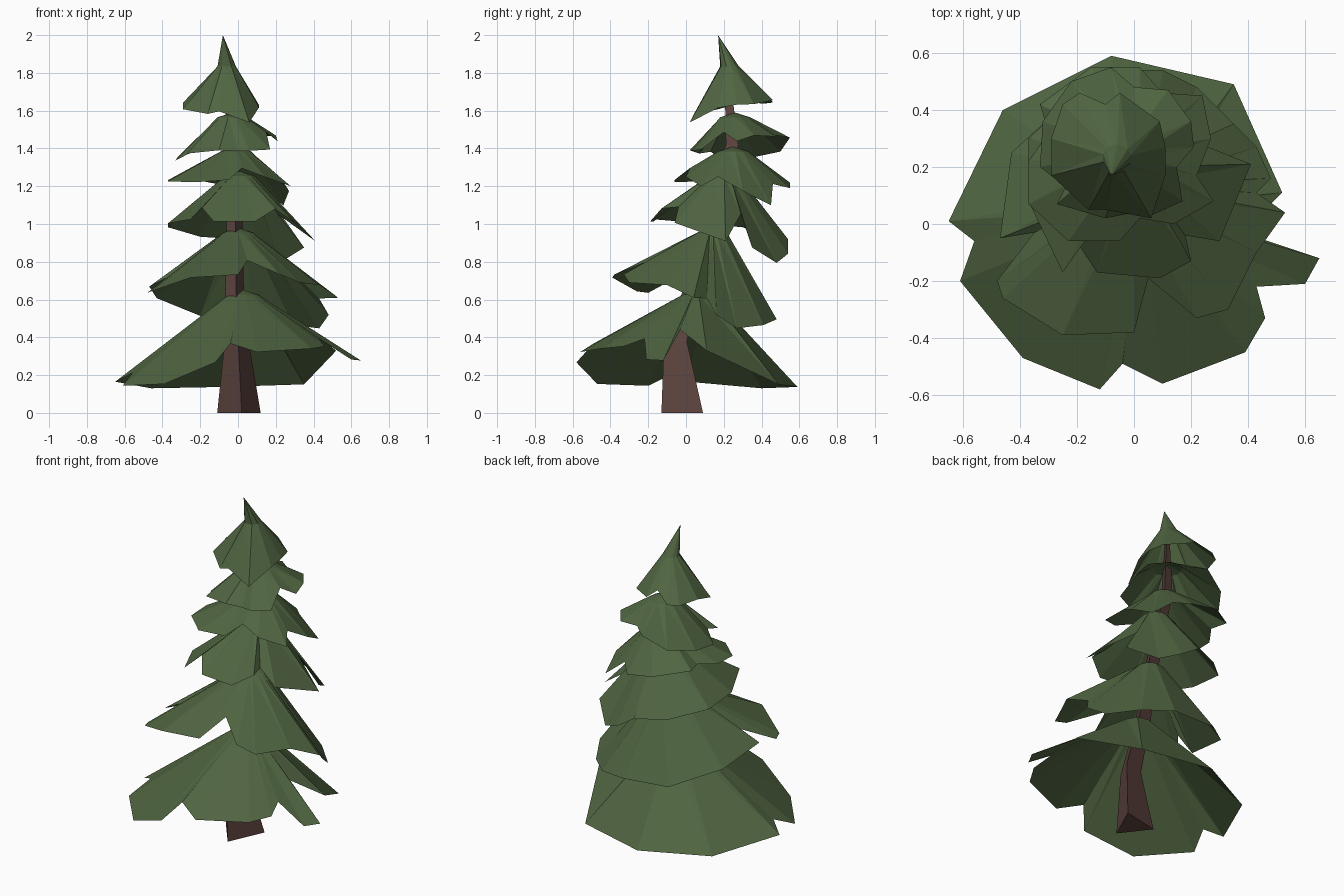
import bpy
import math


def material(name, color):
    m = bpy.data.materials.new(name)
    m.diffuse_color = (*color, 1)
    return m


GREEN = material("needles", (0.08, 0.13, 0.053))
BROWN = material("bark", (0.115, 0.06, 0.052))


def add_mesh(name, verts, faces, mat):
    me = bpy.data.meshes.new(name)
    me.from_pydata(verts, [], faces)
    me.materials.append(mat)
    ob = bpy.data.objects.new(name, me)
    bpy.context.collection.objects.link(ob)


def tier(name, apex, slope, rim, tip=None, collar=0.08):
    """Open jagged skirt: a cone whose steepness varies with direction.
    A rim point may carry a third value, an extra droop or lift."""
    ax, ay, az = apex
    base, sx, sy = slope
    inner, outer = [], []
    for x, y, *dz in rim:
        r = math.hypot(x - ax, y - ay)
        c, s = (x - ax) / r, (y - ay) / r
        z = az - r * (base + sx * c + sy * s) + sum(dz)
        inner.append((ax + collar * c, ay + collar * s, az - 0.025))
        outer.append((x, y, z))
    n = len(rim)
    faces = []
    for i in range(n):
        j = (i + 1) % n
        faces.append((i, n + i, n + j))
        faces.append((i, n + j, j))
        faces.append((2 * n, i, j))
    add_mesh(name, inner + outer + [tip or apex], faces, GREEN)


# Foliage skirts, bottom to top, rims counter-clockwise seen from above
tier("foliage_1", (0.03, 0.06, 0.65), (0.70, -0.07, 0.20),
     [(.52, .11), (.35, .49, -.06), (-.08, .59, -.02), (-.46, .40),
      (-.65, .01, .03), (-.56, -.06), (-.61, -.20, -.03), (-.39, -.47, -.1),
      (-.12, -.58, -.04), (-.04, -.49), (.10, -.56, -.02), (.39, -.45),
      (.46, -.33), (.43, -.22), (.60, -.21, -.02), (.65, -.12), (.38, -.03)])

tier("foliage_2", (0.0, 0.14, 0.98), (0.87, 0.03, 0.45),
     [(.43, .11), (.48, .16, -.02), (.43, .27, -.07), (.29, .41, -.04),
      (.10, .48, -.02), (-.20, .46), (-.43, .25, .05), (-.47, -.05, .03),
      (-.35, -.03), (-.48, -.20), (-.46, -.26), (-.25, -.39), (.0, -.38, -.03),
      (.05, -.19, -.03), (.22, -.33), (.33, -.30), (.43, -.10, .03),
      (.53, .04, .07)])

tier("foliage_3", (0.01, 0.20, 1.28), (0.85, 0.07, 0.30),
     [(.41, .21), (.21, .29), (.35, .35, -.02), (.22, .48, -.09),
      (.10, .54, -.03), (-.02, .54, .03),
      (-.20, .46), (-.37, .30, .04), (-.37, .08), (-.25, -.17), (-.19, -.08),
      (-.13, -.17, -.05), (.09, -.19, -.04), (.20, -.13, .04),
      (.18, -.04), (.30, -.06)])

tier("foliage_4", (-0.01, 0.25, 1.41), (0.60, 0.10, 0.12),
     [(.27, .30, -.03), (.24, .45, -.07), (.10, .46, -.02), (.02, .55),
      (-.15, .55, .03), (-.33, .42, .05), (-.30, .32), (-.37, .22), (-.37, .07),
      (-.23, -.06, -.02), (-.05, -.06, -.03), (.02, .02), (.14, .0),
      (.28, .08), (.22, .17)])

tier("foliage_5", (-0.03, 0.26, 1.59), (0.66, -0.15, -0.10),
     [(.20, .36), (.12, .47), (.0, .48), (-.08, .55, .04), (-.22, .50),
      (-.32, .36), (-.33, .20), (-.24, .13), (-.27, .07, .04), (-.10, .02),
      (.0, .04, -.04), (.06, .03, -.03), (.17, .08, -.03), (.15, .20),
      (.21, .27, -.03)])

tier("foliage_top", (-0.06, 0.23, 1.86), (1.18, 0.20, -0.30),
     [(.11, .27), (.09, .36), (-.05, .46), (-.10, .42), (-.19, .46),
      (-.25, .42), (-.29, .30), (-.29, .17), (-.16, .05), (-.10, .05),
      (.06, .02, .05), (.11, .17, .02)], tip=(-0.08, 0.17, 2.0), collar=0.05)

# Three-sided leaning trunk: centre x, y, z and scale of the base triangle
BASE = [(.12, .09), (-.11, .04), (.02, -.13)]
PATH = [(0, 0, 0, 1), (-.01, -.045, .38, .55), (-.02, .05, .68, .42),
        (-.02, .13, 1.0, .36), (-.03, .25, 1.42, .3), (-.06, .22, 1.8, .12)]
verts = [(cx + k * x, cy + k * y, z) for cx, cy, z, k in PATH for x, y in BASE]
faces = [(2, 1, 0)]
for ring in range(0, 3 * (len(PATH) - 1), 3):
    for i in range(3):
        j = (i + 1) % 3
        faces.append((ring + i, ring + j, ring + 3 + j, ring + 3 + i))
faces.append((len(verts) - 3, len(verts) - 2, len(verts) - 1))
add_mesh("trunk", verts, faces, BROWN)
